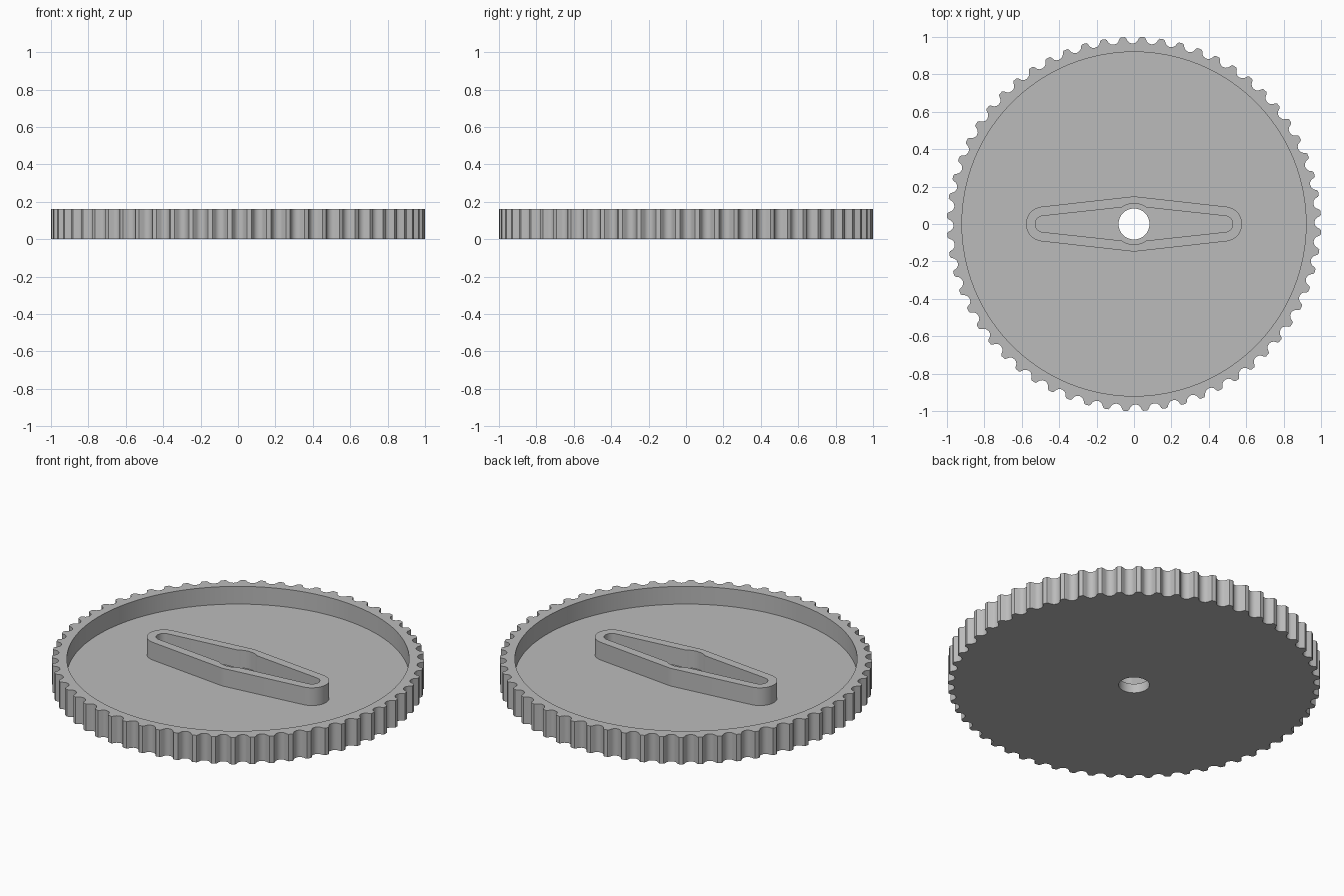
import bpy
import bmesh
from math import sin, cos, pi, radians, hypot

if "Cube" in bpy.data.objects:
    bpy.data.objects.remove(bpy.data.objects["Cube"])

HEIGHT, FLOOR = 0.16, 0.055
TEETH = 60


def circle(radius, steps=96):
    return [(radius * cos(2 * pi * i / steps), radius * sin(2 * pi * i / steps)) for i in range(steps)]


def toothed_outline():
    # flat narrow tips joined by scooped valleys
    profile = [(-0.5, 0.965), (-0.36, 0.968), (-0.25, 0.977), (-0.17, 0.994),
               (-0.11, 1.0), (0.11, 1.0), (0.17, 0.994), (0.25, 0.977), (0.36, 0.968)]
    pitch = 2 * pi / TEETH
    return [(r * cos((t + 0.5 + f) * pitch + 0.008), r * sin((t + 0.5 + f) * pitch + 0.008))
            for t in range(TEETH) for f, r in profile]


def arc(cx, radius, start, end, steps):
    return [(cx + radius * cos(radians(start + (end - start) * i / steps)),
             radius * sin(radians(start + (end - start) * i / steps))) for i in range(steps + 1)]


def grip_outline(end_x, end_r, hub_r, spread):
    # right end, upper hub bulge, then the same turned half way round
    half = arc(end_x, end_r, -84, 84, 16) + arc(0, hub_r, 90 - spread, 90 + spread, 10)
    return half + [(-x, -y) for x, y in half]


def ring(bm, points, z):
    verts = [bm.verts.new((x, y, z)) for x, y in points]
    edges = [bm.edges.new((a, b)) for a, b in zip(verts, verts[1:] + verts[:1])]
    return verts, edges


def wall(bm, low, high):
    a, b = low[0], high[0]
    for i in range(len(a)):
        j = (i + 1) % len(a)
        bm.faces.new((a[i], a[j], b[j], b[i]))


def cap(bm, outer, inner):
    bmesh.ops.triangle_fill(bm, edges=outer[1] + inner[1], use_beauty=True)


bm = bmesh.new()
teeth, recess, bore = toothed_outline(), circle(0.92), circle(0.083, 48)
grip = grip_outline(0.485, 0.093, 0.147, 6)
slot = grip_outline(0.485, 0.043, 0.11, 36)

# Toothed rim
teeth_low, teeth_high = ring(bm, teeth, 0), ring(bm, teeth, HEIGHT)
recess_low, recess_high = ring(bm, recess, FLOOR), ring(bm, recess, HEIGHT)
wall(bm, teeth_low, teeth_high)
wall(bm, recess_low, recess_high)
cap(bm, teeth_high, recess_high)

# Raised hollow grip on the recessed floor
grip_low, grip_high = ring(bm, grip, FLOOR), ring(bm, grip, HEIGHT)
slot_low, slot_high = ring(bm, slot, FLOOR), ring(bm, slot, HEIGHT)
wall(bm, grip_low, grip_high)
wall(bm, slot_low, slot_high)
cap(bm, recess_low, grip_low)
cap(bm, grip_high, slot_high)

# Centre bore and underside
bore_low, bore_high = ring(bm, bore, 0), ring(bm, bore, FLOOR)
wall(bm, bore_low, bore_high)
cap(bm, slot_low, bore_high)
cap(bm, teeth_low, bore_low)

bmesh.ops.recalc_face_normals(bm, faces=bm.faces)
mesh = bpy.data.meshes.new("toothed_wheel")
bm.to_mesh(mesh)
bm.free()
wheel = bpy.data.objects.new("toothed_wheel", mesh)
bpy.context.collection.objects.link(wheel)

# Plain grey material
grey = bpy.data.materials.new("plain_grey")
grey.use_nodes = True
colour = (0.5, 0.5, 0.5, 1)
grey.diffuse_color = colour
grey.node_tree.nodes["Principled BSDF"].inputs["Base Color"].default_value = colour
mesh.materials.append(grey)

bpy.ops.object.select_all(action="DESELECT")
wheel.select_set(True)
bpy.context.view_layer.objects.active = wheel
bpy.ops.object.shade_smooth_by_angle(angle=radians(30))
